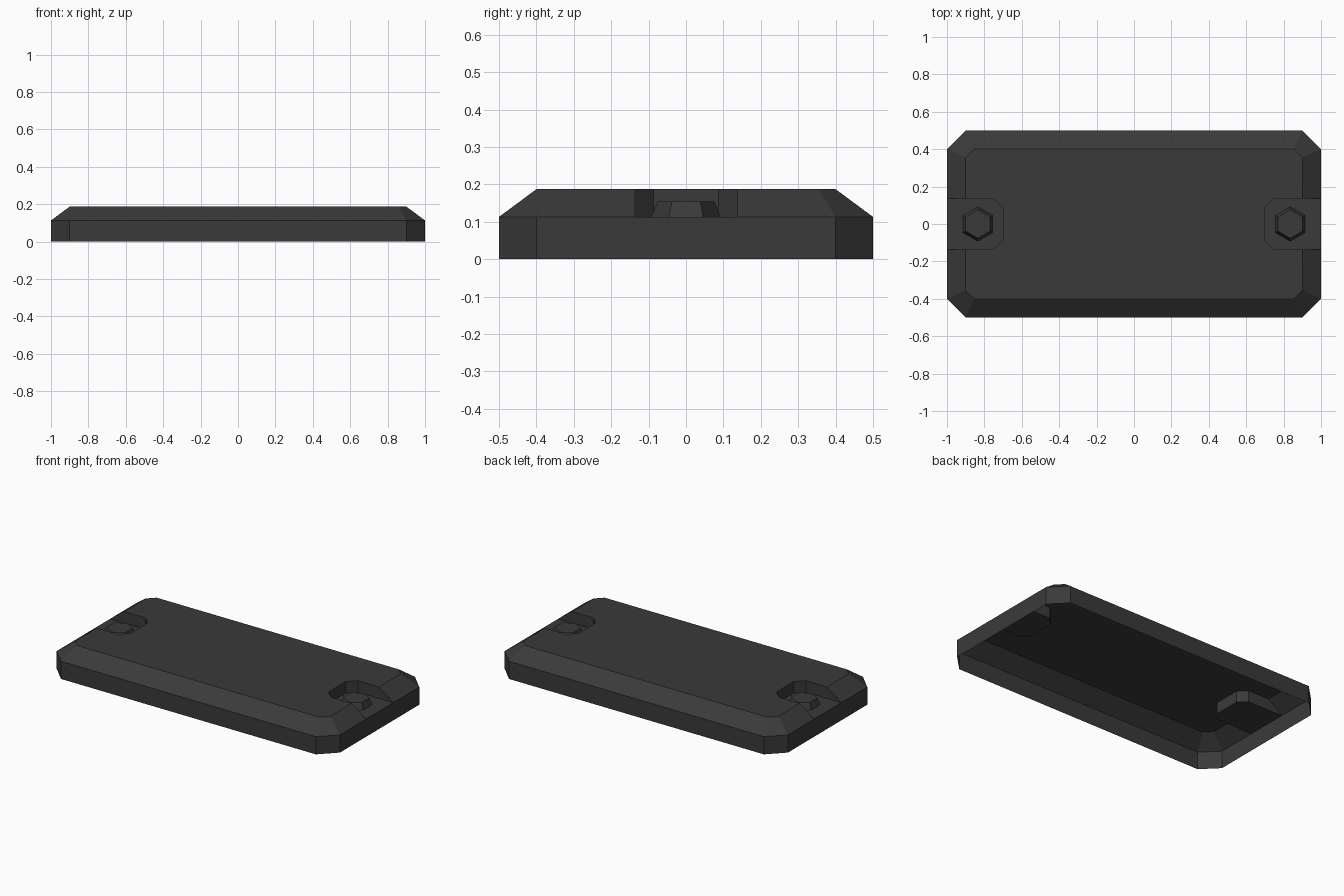
import bpy, bmesh, math

cube = bpy.data.objects.get("Cube")
if cube:
    bpy.data.objects.remove(cube, do_unlink=True)

SHOULDER, TOP = 0.113, 0.187

charcoal = bpy.data.materials.new("charcoal")
charcoal.use_nodes = True
colour = (0.042, 0.042, 0.042, 1)
charcoal.diffuse_color = colour
charcoal.node_tree.nodes["Principled BSDF"].inputs["Base Color"].default_value = colour


def octagon(hx, hy, cut):
    """Rectangle outline with clipped corners."""
    return [(hx, cut - hy), (hx, hy - cut), (hx - cut, hy), (cut - hx, hy),
            (-hx, hy - cut), (-hx, cut - hy), (cut - hx, -hy), (hx - cut, -hy)]


def hexagon(cx, r):
    """Outline with points toward the front and back."""
    turns = [math.radians(30 + 60 * i) for i in range(6)]
    return [(cx + r * math.cos(a), r * math.sin(a)) for a in turns]


def loft(name, levels, bottom=True):
    """Skin a stack of (outline, height) rings and cap the ends."""
    bm = bmesh.new()
    rings = [[bm.verts.new((x, y, z)) for x, y in pts] for pts, z in levels]
    for low, high in zip(rings, rings[1:]):
        n = len(low)
        for i in range(n):
            j = (i + 1) % n
            bm.faces.new((low[i], low[j], high[j], high[i]))
    bm.faces.new(rings[-1])
    if bottom:
        bm.faces.new(rings[0][::-1])
    mesh = bpy.data.meshes.new(name)
    bm.to_mesh(mesh)
    bm.free()
    mesh.materials.append(charcoal)
    obj = bpy.data.objects.new(name, mesh)
    bpy.context.collection.objects.link(obj)
    return obj


# Plate with clipped corners and a sloping rim
plate = loft("cover_plate", [
    (octagon(1, 0.5, 0.1), 0),
    (octagon(1, 0.5, 0.1), SHOULDER),
    (octagon(0.9, 0.4, 0.045), TOP)])

# Clipped pocket cut into each end, with a bolt head on its floor
for label, side in (("left", 1), ("right", -1)):
    outline = [(x + side * 1.0, y) for x, y in octagon(0.3, 0.137, 0.05)]
    cutter = loft(label + "_pocket_cutter", [(outline, SHOULDER + 0.0003), (outline, 0.3)])
    cutter.hide_render = True
    cut = plate.modifiers.new(label + "_pocket", "BOOLEAN")
    cut.operation = "DIFFERENCE"
    cut.solver = "EXACT"
    cut.object = cutter
    bpy.context.view_layer.objects.active = plate
    bpy.ops.object.modifier_apply(modifier=cut.name)
    bpy.data.objects.remove(cutter, do_unlink=True)

    loft(label + "_bolt_head", [
        (hexagon(side * 0.835, 0.092), SHOULDER),
        (hexagon(side * 0.835, 0.076), 0.154)], bottom=False)

# Open the underside so the plate is a hollow shell
bm = bmesh.new()
bm.from_mesh(plate.data)
under = [f for f in bm.faces if all(v.co.z < 0.001 for v in f.verts)]
bmesh.ops.delete(bm, geom=under, context="FACES")
bm.to_mesh(plate.data)
bm.free()
